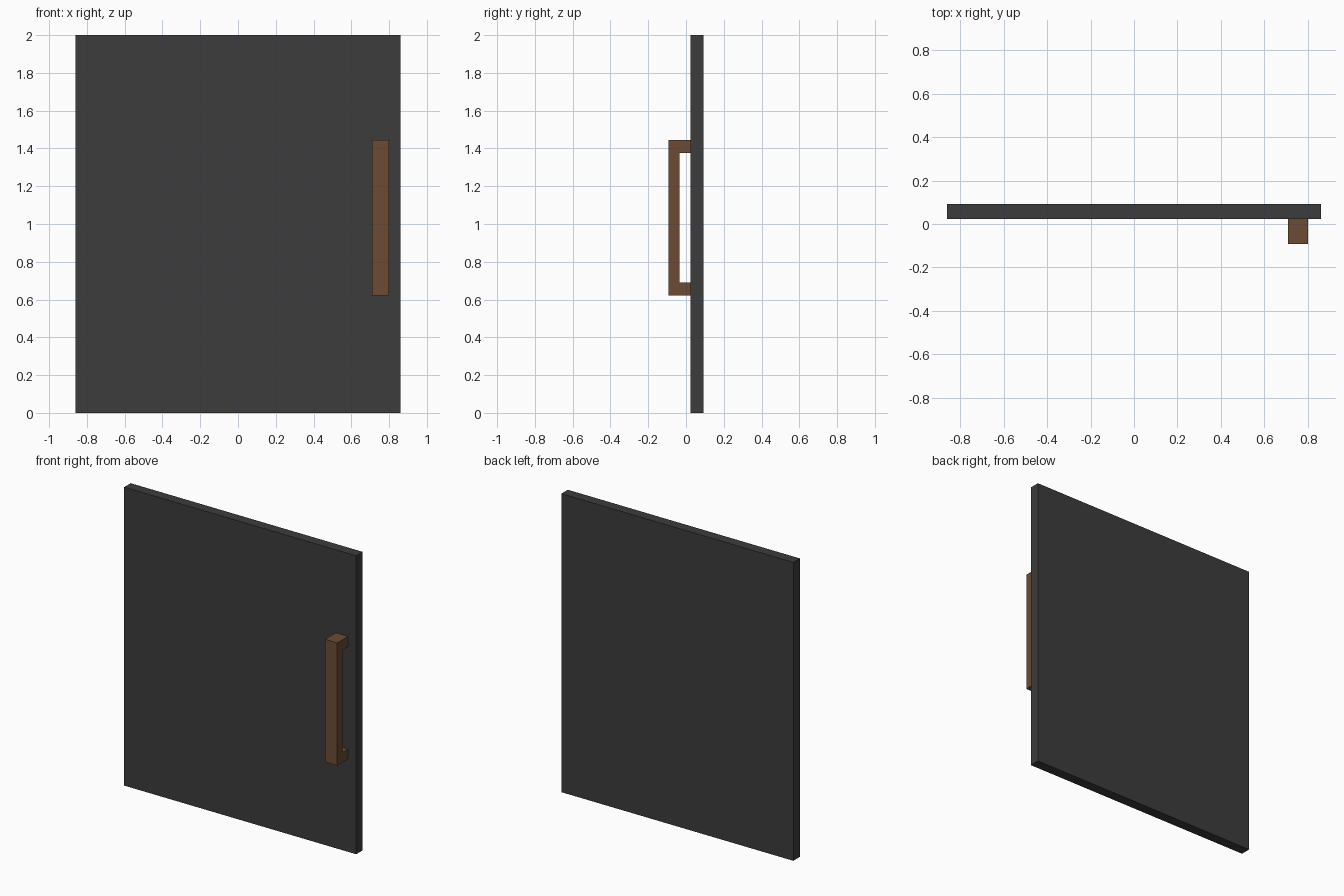
import bpy, bmesh

if "Cube" in bpy.data.objects:
    bpy.data.objects.remove(bpy.data.objects["Cube"])


def material(name, rgb):
    m = bpy.data.materials.new(name)
    m.diffuse_color = (*rgb, 1)
    m.use_nodes = True
    m.node_tree.nodes["Principled BSDF"].inputs["Base Color"].default_value = m.diffuse_color
    return m


def extrude_profile(name, yz, x0, x1, mat):
    """Extrude a side (y, z) outline from x0 to x1."""
    bm = bmesh.new()
    face = bm.faces.new([bm.verts.new((x0, y, z)) for y, z in yz])
    new = bmesh.ops.extrude_face_region(bm, geom=[face])["geom"]
    verts = [g for g in new if isinstance(g, bmesh.types.BMVert)]
    bmesh.ops.translate(bm, verts=verts, vec=(x1 - x0, 0, 0))
    bmesh.ops.recalc_face_normals(bm, faces=bm.faces[:])
    mesh = bpy.data.meshes.new(name)
    bm.to_mesh(mesh)
    bm.free()
    mesh.materials.append(mat)
    obj = bpy.data.objects.new(name, mesh)
    bpy.context.collection.objects.link(obj)
    return obj


charcoal = material("charcoal", (0.045, 0.045, 0.045))
brown = material("brown", (0.15, 0.07, 0.034))

FRONT, FACE, BACK = -0.092, 0.023, 0.092

# Door panel
extrude_profile("door_panel", [(FACE, 0), (BACK, 0), (BACK, 2), (FACE, 2)],
                -0.86, 0.86, charcoal)

# C-shaped pull handle
extrude_profile("pull_handle",
                [(FACE, 0.622), (FACE, 0.689), (-0.035, 0.689), (-0.035, 1.377),
                 (FACE, 1.377), (FACE, 1.444), (FRONT, 1.444), (FRONT, 0.622)],
                0.709, 0.80, brown)
